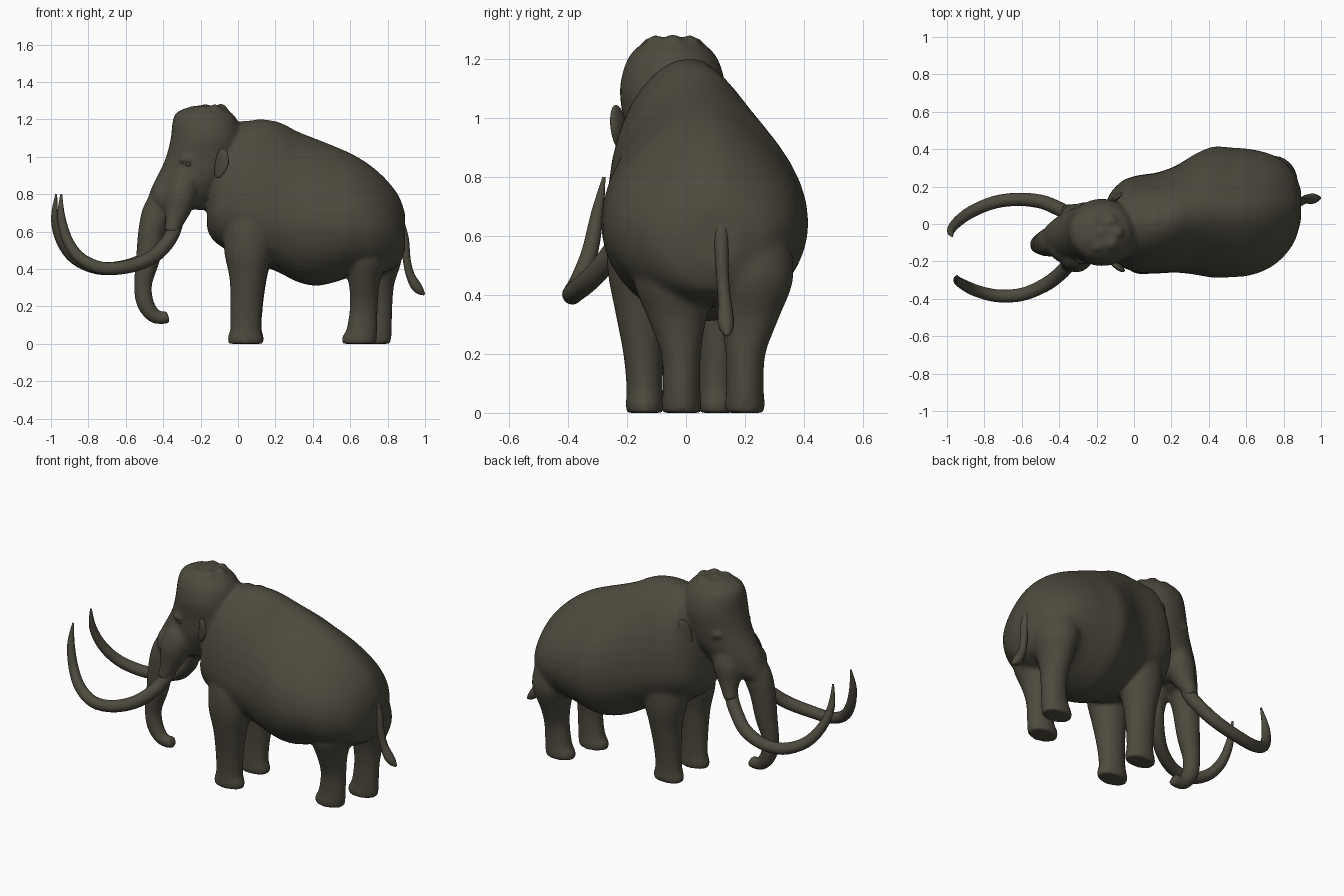
import bpy, bmesh, math
from mathutils import Vector, Matrix

fur = bpy.data.materials.new("dark_olive_brown")
fur.diffuse_color = (0.075, 0.068, 0.048, 1)


def spline(rows, steps=4):
    """Catmull-Rom interpolation of any list of equal-length rows."""
    out = []
    for i in range(len(rows) - 1):
        a, b = rows[max(i - 1, 0)], rows[i]
        c, d = rows[i + 1], rows[min(i + 2, len(rows) - 1)]
        for s in range(steps):
            t = s / steps
            out.append([0.5 * (2 * q + (r - p) * t + (2 * p - 5 * q + 4 * r - w) * t * t
                               + (3 * q - p - 3 * r + w) * t ** 3)
                        for p, q, r, w in zip(a, b, c, d)])
    out.append(list(rows[-1]))
    return out


def sweep(bm, rows, axis=None, sides=28, steps=4, pinch=None):
    """Loft rows of (x, y, z, side radius, upper radius, lower radius)."""
    rows = spline(rows, steps)
    rings = []
    for i, (x, y, z, rv, up, down) in enumerate(rows):
        nxt, prv = rows[min(i + 1, len(rows) - 1)], rows[max(i - 1, 0)]
        t = Vector(axis) if axis else (Vector(nxt[:3]) - Vector(prv[:3])).normalized()
        v = Vector((0, 1, 0))
        v = (v - t * v.dot(t)).normalized()
        u = t.cross(v)
        ring = []
        for k in range(sides):
            a = 2 * math.pi * k / sides
            s = math.sin(a)
            slim = 1 - pinch(x) * max(s, 0) ** 2 if pinch else 1
            ring.append(bm.verts.new(Vector((x, y, z)) + v * rv * math.cos(a) * slim
                                     + u * s * (up if s > 0 else down)))
        rings.append(ring)
    for r0, r1 in zip(rings, rings[1:]):
        for k in range(sides):
            n = (k + 1) % sides
            bm.faces.new((r0[k], r0[n], r1[n], r1[k]))
    bm.faces.new(rings[0])
    bm.faces.new(rings[-1])


def ball(bm, loc, radii, rot=(0, 0, 0)):
    m = Matrix.Translation(loc)
    for ang, ax in zip(rot, "XYZ"):
        m = m @ Matrix.Rotation(ang, 4, ax)
    bmesh.ops.create_uvsphere(bm, u_segments=24, v_segments=14, radius=1,
                              matrix=m @ Matrix.Diagonal((*radii, 1)))


def finish(bm, name):
    bmesh.ops.recalc_face_normals(bm, faces=bm.faces)
    for f in bm.faces:
        f.smooth = True
    me = bpy.data.meshes.new(name)
    bm.to_mesh(me)
    bm.free()
    me.materials.append(fur)
    ob = bpy.data.objects.new(name, me)
    bpy.context.collection.objects.link(ob)
    return ob


hide = bmesh.new()

# torso, lofted from chest to rump, back narrowing to a ridge
sweep(hide, [
    (-.165, -.02, .68, .08, .07, .07), (-.13, -.015, .72, .175, .25, .17),
    (-.06, 0, .74, .232, .42, .24), (.02, 0, .72, .26, .465, .27),
    (.12, .005, .70, .27, .50, .28), (.22, .025, .68, .285, .505, .30),
    (.32, .05, .66, .32, .475, .33), (.42, .063, .65, .35, .445, .34),
    (.52, .062, .64, .347, .415, .31), (.62, .063, .64, .338, .37, .28),
    (.72, .07, .63, .308, .315, .27), (.80, .08, .62, .255, .25, .235),
    (.86, .09, .60, .18, .19, .18), (.893, .10, .60, .08, .10, .10)],
    axis=(1, 0, 0), sides=40, pinch=lambda x: .34 * min(max(x / .4, 0), 1))

# skull: z, front x, back x, centre y, half width
skull = [(1.272, -.24, -.09, -.045, .06), (1.24, -.325, -.04, -.045, .12),
         (1.19, -.35, 0, -.045, .158), (1.10, -.36, .02, -.045, .18),
         (1.00, -.385, .02, -.045, .17), (.92, -.42, 0, -.05, .16),
         (.84, -.46, -.08, -.06, .145), (.76, -.49, -.15, -.07, .12),
         (.71, -.505, -.26, -.08, .09)]
sweep(hide, [((f + b) / 2, y, z, w, (b - f) / 2, (b - f) / 2)
             for z, f, b, y, w in skull], axis=(0, 0, 1))

# trunk
sweep(hide, [(x, y, z, r, r, r) for x, y, z, r in [
    (-.36, -.08, .86, .05), (-.425, -.09, .72, .08), (-.46, -.10, .60, .074),
    (-.482, -.105, .45, .064), (-.508, -.11, .32, .049), (-.497, -.11, .22, .047),
    (-.455, -.11, .155, .041), (-.41, -.11, .138, .035), (-.372, -.11, .147, .037)]])

# cheeks and tusk sockets, brows
for s in (-1, 1):
    sweep(hide, [(x, -.075 + s * d, z, r, r, r) for x, d, z, r in [
        (-.26, .06, .93, .05), (-.29, .085, .85, .08), (-.31, .10, .775, .085),
        (-.325, .112, .71, .07), (-.34, .13, .65, .05), (-.36, .15, .59, .036)]])
    ball(hide, (-.27, -.05 + s * .145, .985), (.045, .025, .02))
# muzzle and lower jaw
ball(hide, (-.37, -.08, .78), (.10, .13, .10))
ball(hide, (-.24, -.07, .785), (.10, .08, .06), (0, .5, 0))

# hair bumps on the crown and the withers
for k in range(7):
    a = 2 * math.pi * k / 7
    ball(hide, (-.175 + .085 * math.cos(a), -.045 + .075 * math.sin(a),
                1.243 + .008 * math.cos(a)), (.036, .036, .034))
ball(hide, (-.175, -.045, 1.25), (.04, .04, .032))
for x, z in ((.04, 1.16), (.12, 1.168), (.19, 1.155)):
    ball(hide, (x, .015, z), (.045, .07, .034))

# legs: forward offset, outward offset, z, side, front and back radii
fore = [(.01, -.02, .80, .08, .08, .10), (.01, .0, .66, .12, .12, .15),
        (.01, .012, .50, .116, .125, .135), (.01, .012, .35, .09, .096, .10),
        (.005, .005, .20, .068, .086, .084), (0, 0, .08, .062, .082, .082),
        (0, 0, .035, .065, .096, .095), (0, 0, 0, .063, .093, .092)]
hind = [(.0, 0, .76, .07, .08, .07), (.0, .0, .62, .14, .14, .125),
        (.02, .022, .46, .143, .115, .128), (.02, .015, .32, .10, .078, .088),
        (.02, .002, .20, .068, .072, .078), (.01, 0, .08, .064, .08, .085),
        (0, 0, .035, .068, .095, .092), (0, 0, 0, .066, .093, .09)]
for rows, x, y, s in ((fore, .04, -.14, -1), (fore, .045, .105, 1),
                      (hind, .65, -.015, -1), (hind, .728, .20, 1)):
    sweep(hide, [(x + dx, y + s * dy, z, w, a, b) for dx, dy, z, w, a, b in rows],
          axis=(0, 0, 1))

# fuse the flesh into one smooth skin
body = finish(hide, "body")
rm = body.modifiers.new("fuse", 'REMESH')
rm.mode = 'VOXEL'
rm.voxel_size = 0.010
rm.use_smooth_shade = True
sm = body.modifiers.new("soften", 'SMOOTH')
sm.factor = 0.5
sm.iterations = 14

# tusks
near = [(-.31, -.17, .72, .034), (-.345, -.213, .60, .038), (-.40, -.27, .515, .038),
        (-.48, -.328, .45, .037), (-.60, -.377, .41, .035), (-.73, -.384, .405, .034),
        (-.84, -.358, .455, .032), (-.91, -.325, .55, .028), (-.945, -.30, .68, .021),
        (-.945, -.278, .80, .005)]
far = [(-.33, .02, .72, .034), (-.355, .055, .60, .038), (-.42, .09, .515, .038),
       (-.50, .12, .45, .037), (-.62, .132, .41, .035), (-.75, .115, .405, .034),
       (-.87, .065, .455, .032), (-.945, .01, .55, .028), (-.979, -.035, .67, .021),
       (-.972, -.065, .80, .005)]
for name, path in (("near_tusk", near), ("far_tusk", far)):
    bm = bmesh.new()
    sweep(bm, [(x, y, z, r, r, r) for x, y, z, r in path], sides=20)
    finish(bm, name)

# ears: small flaps flaring backwards, narrowing to the lobe
for name, y, s in (("near_ear", -.228, -1), ("far_ear", .14, 1)):
    bm = bmesh.new()
    ball(bm, (-.085, y, .965), (.042, .017, .08), (s * -.15, .08, s * .6))
    for v in bm.verts:
        v.co.x -= .02 * max(0, (.96 - v.co.z) / .08)
    finish(bm, name)

# eyes
for name, y in (("near_eye", -.2), ("far_eye", .1)):
    bm = bmesh.new()
    ball(bm, (-.265, y, .96), (.014, .012, .012))
    finish(bm, name)

# tail with tuft
bm = bmesh.new()
sweep(bm, [(x, y, z, r, r, r) for x, y, z, r in [
    (.85, .12, .68, .028), (.888, .12, .57, .024), (.902, .125, .45, .021),
    (.92, .132, .37, .023), (.95, .135, .312, .028), (.975, .138, .282, .021),
    (.997, .14, .264, .006)]], sides=16)
finish(bm, "tail")
